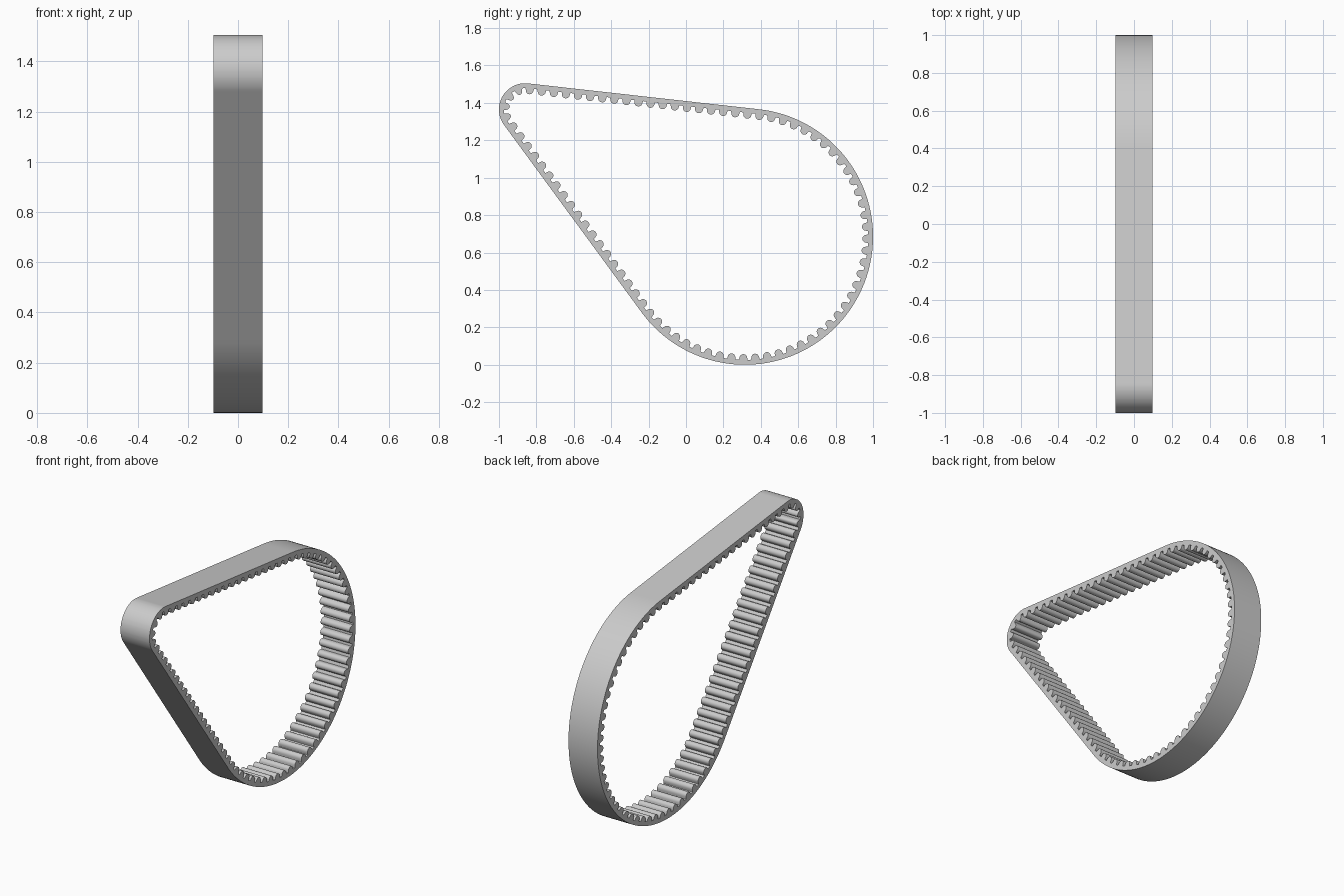
import bpy, bmesh, math

if "Cube" in bpy.data.objects:
    bpy.data.objects.remove(bpy.data.objects["Cube"])

# Belt path around a large and a small pulley, in the y-z plane
BIG, R = (0.315, 0.685), 0.685
SMALL, r = (-0.86, 1.365), 0.14
HALF_WIDTH = 0.0985
PITCH_DEPTH = 0.02          # depth of the line on which teeth are spaced
BAND = 0.026                # band thickness
TOOTH_R = 0.0215            # tooth half width and tip radius
TOOTH_TIP = 0.057           # depth of the tooth tip
TEETH = 83

dy, dz = SMALL[0] - BIG[0], SMALL[1] - BIG[1]
dist = math.hypot(dy, dz)
spread = math.acos((R - r) / dist)
a_top = math.atan2(dz, dy) - spread
a_low = math.atan2(dz, dy) + spread
straight = dist * math.sin(spread)
big_arc = 2 * math.pi - 2 * spread
small_arc = 2 * spread
lengths = [big_arc * (R - PITCH_DEPTH), straight,
           small_arc * (r - PITCH_DEPTH), straight]
total = sum(lengths)


def on_circle(c, rad, a):
    return c[0] + rad * math.cos(a), c[1] + rad * math.sin(a)


def belt_point(s, depth):
    """Point at distance s along the belt, at a depth below its outer face."""
    s %= total
    k = 0
    while k < 3 and s > lengths[k]:
        s -= lengths[k]
        k += 1
    t = s / lengths[k]
    if k == 0:
        return on_circle(BIG, R - depth, a_low + t * big_arc)
    if k == 2:
        return on_circle(SMALL, r - depth, a_top + t * small_arc)
    a = a_top if k == 1 else a_low
    p, q = on_circle(BIG, R - depth, a), on_circle(SMALL, r - depth, a)
    if k == 3:
        p, q = q, p
    return p[0] + (q[0] - p[0]) * t, p[1] + (q[1] - p[1]) * t


# Profile of one tooth: (offset along belt, depth)
pitch = total / TEETH
profile = [(-pitch / 2, BAND), (-TOOTH_R - 0.002, BAND)]
for i in range(9):
    a = math.pi * i / 8
    profile.append((-TOOTH_R * math.cos(a),
                    TOOTH_TIP - TOOTH_R + TOOTH_R * math.sin(a)))
profile.append((TOOTH_R + 0.002, BAND))

# Closed toothed band
bm = bmesh.new()
rings = []
phase = 0.615
for n in range(TEETH):
    for off, depth in profile:
        s = phase + n * pitch + off
        o, i = belt_point(s, 0), belt_point(s, depth)
        rings.append([bm.verts.new((x, p[0], p[1])) for x, p in
                      ((-HALF_WIDTH, o), (HALF_WIDTH, o),
                       (HALF_WIDTH, i), (-HALF_WIDTH, i))])
for k, a in enumerate(rings):
    b = rings[(k + 1) % len(rings)]
    for j in range(4):
        m = (j + 1) % 4
        bm.faces.new((a[j], a[m], b[m], b[j]))
bmesh.ops.recalc_face_normals(bm, faces=bm.faces)

mesh = bpy.data.meshes.new("toothed_belt")
bm.to_mesh(mesh)
bm.free()
belt = bpy.data.objects.new("toothed_belt", mesh)
bpy.context.collection.objects.link(belt)

rubber = bpy.data.materials.new("grey_rubber")
rubber.diffuse_color = (0.6, 0.6, 0.6, 1)
rubber.use_nodes = True
rubber.node_tree.nodes["Principled BSDF"].inputs["Base Color"].default_value = rubber.diffuse_color
mesh.materials.append(rubber)

bpy.context.view_layer.objects.active = belt
belt.select_set(True)
bpy.ops.object.shade_smooth_by_angle(angle=math.radians(35))
